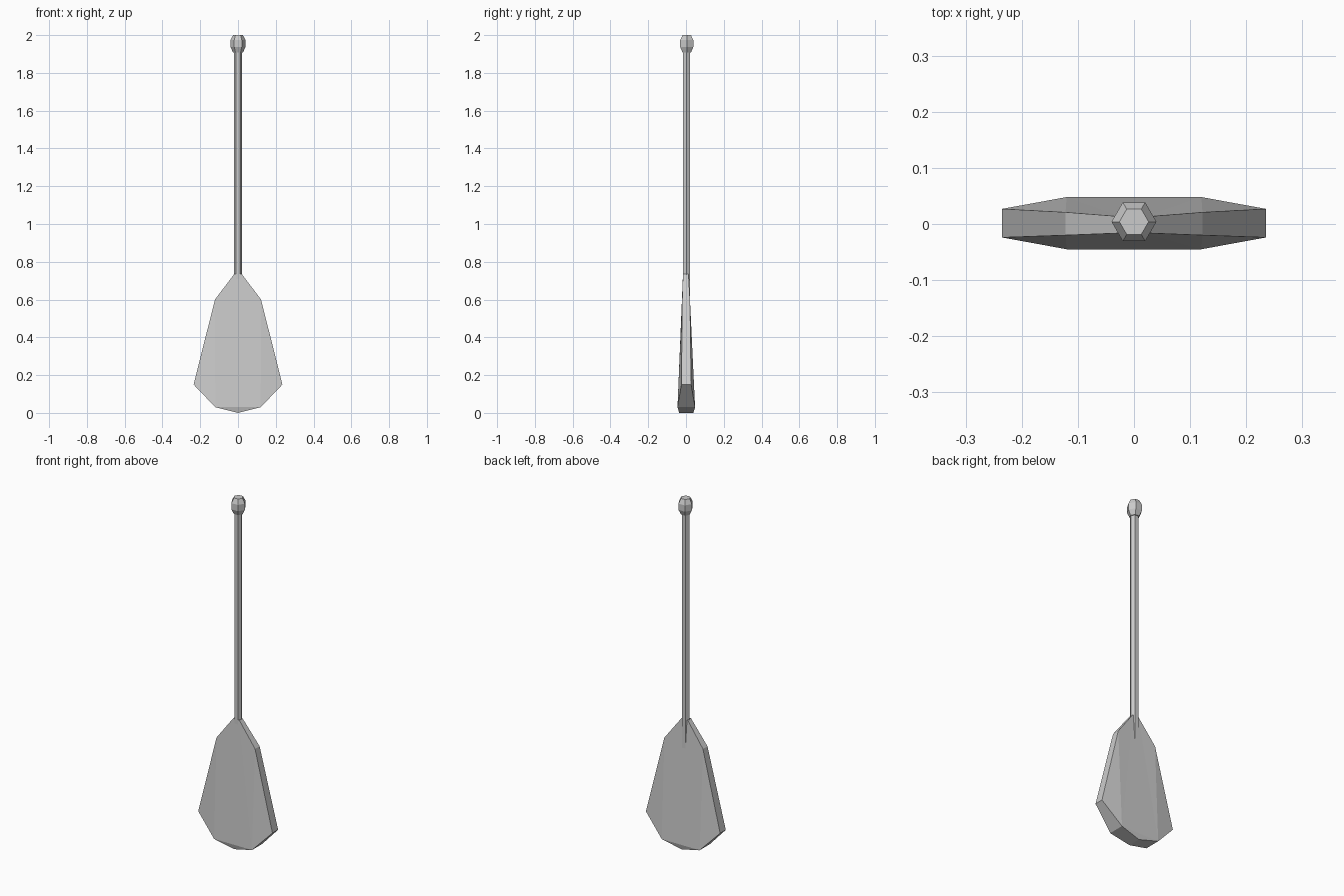
import bpy
import bmesh
import math

if "Cube" in bpy.data.objects:
    bpy.data.objects.remove(bpy.data.objects["Cube"])


def make_object(name, bm):
    bmesh.ops.recalc_face_normals(bm, faces=bm.faces[:])
    mesh = bpy.data.meshes.new(name)
    bm.to_mesh(mesh)
    bm.free()
    ob = bpy.data.objects.new(name, mesh)
    bpy.context.collection.objects.link(ob)
    return ob


def hex_lathe(name, profile, y):
    """Six-sided solid through (radius, z) rings, corners on the x axis."""
    bm = bmesh.new()
    rings = [[bm.verts.new((r * math.cos(k * math.pi / 3),
                            y + r * math.sin(k * math.pi / 3), z))
              for k in range(6)] for r, z in profile]
    for a, b in zip(rings, rings[1:]):
        for k in range(6):
            n = (k + 1) % 6
            bm.faces.new((a[k], a[n], b[n], b[k]))
    bm.faces.new(rings[0])
    bm.faces.new(rings[-1])
    return make_object(name, bm)


# Shaft, sunk into the blade at its lower end
hex_lathe("shaft", [(0.022, 0.42), (0.022, 1.93)], 0.002)

# Faceted knob on the handle end
hex_lathe("handle_knob", [(0.026, 1.908), (0.04, 1.937), (0.04, 1.973), (0.026, 2.0)], 0.004)

# Blade: half outline as (x, z, front y, back y), from neck to tip
half = [(0.02, 0.735, -0.016, 0.013),
        (0.122, 0.6, -0.02, 0.021),
        (0.235, 0.15, -0.024, 0.027),
        (0.12, 0.03, -0.045, 0.048),
        (0.0, 0.0, -0.036, 0.039)]
outline = half + [(-x, z, f, b) for x, z, f, b in reversed(half[:-1])]
bm = bmesh.new()
front = [bm.verts.new((x, f, z)) for x, z, f, b in outline]
back = [bm.verts.new((x, b, z)) for x, z, f, b in outline]
panels = [(0, 3, 5, 8), (3, 4, 5), (0, 1, 3), (1, 2, 3), (8, 5, 7), (7, 5, 6)]
for side in (front, back):
    for p in panels:
        bm.faces.new([side[i] for i in p])
for i in range(9):
    n = (i + 1) % 9
    bm.faces.new((front[i], front[n], back[n], back[i]))
make_object("blade", bm)
